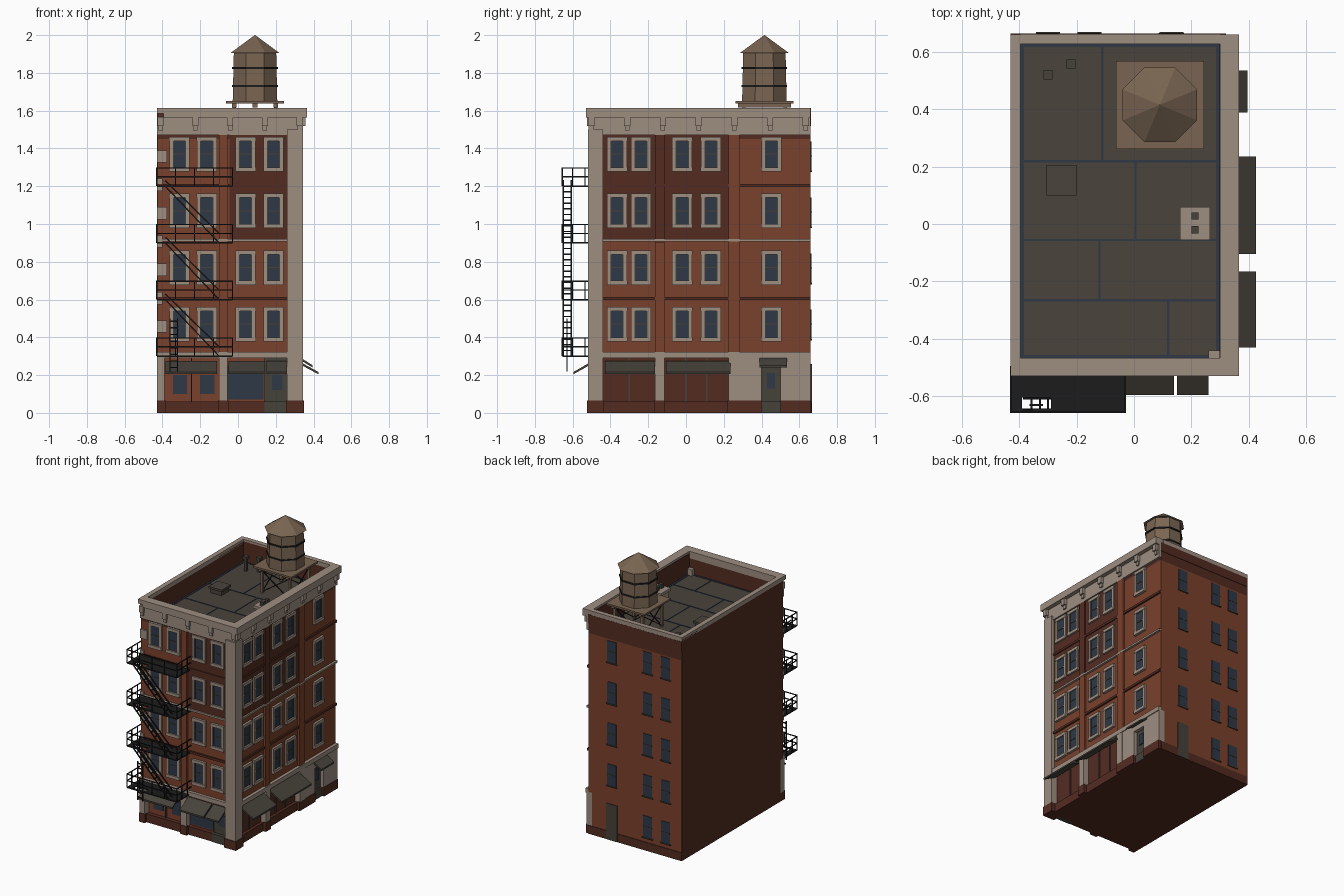
import bpy, bmesh, math
from mathutils import Vector, Matrix

if "Cube" in bpy.data.objects:
    bpy.data.objects.remove(bpy.data.objects["Cube"])


def material(name, hex_code):
    lin = [(c / 12.92 if c <= 0.04045 else ((c + 0.055) / 1.055) ** 2.4)
           for c in (int(hex_code[i:i + 2], 16) / 255 for i in (0, 2, 4))]
    m = bpy.data.materials.new(name)
    m.diffuse_color = (*lin, 1)
    m.use_nodes = True
    m.node_tree.nodes["Principled BSDF"].inputs["Base Color"].default_value = m.diffuse_color
    return m


BRICK = material("brick", "7a412c")
DARK = material("dark brick", "532b21")
STONE = material("stone", "9e8e81")
ROOF = material("roof felt", "4a433b")
GLASS = material("glass blue", "2e3846")
IRON = material("black iron", "1c1c1c")
WOOD = material("tank wood", "7a6552")
CANVAS = material("awning grey", "46413a")

XL, XR, YF, YB = -0.43, 0.32, -0.495, 0.66   # wall planes
ROOF_Z, TOP = 1.45, 1.615


def finish(name, bm, mat):
    mesh = bpy.data.meshes.new(name)
    bmesh.ops.recalc_face_normals(bm, faces=bm.faces)
    bm.to_mesh(mesh)
    bm.free()
    mesh.materials.append(mat)
    ob = bpy.data.objects.new(name, mesh)
    bpy.context.collection.objects.link(ob)
    return ob


def boxes(name, mat, items):
    bm = bmesh.new()
    for x0, x1, y0, y1, z0, z1 in items:
        m = Matrix.Translation(((x0 + x1) / 2, (y0 + y1) / 2, (z0 + z1) / 2))
        bmesh.ops.create_cube(bm, size=1, matrix=m @ Matrix.Diagonal((x1 - x0, y1 - y0, z1 - z0, 1)))
    return finish(name, bm, mat)


def on(side, a0, a1, d0, d1, z0, z1):
    """Box on a wall: a runs along the wall, d is the distance out of it."""
    if side == "front":
        return (a0, a1, YF - d1, YF - d0, z0, z1)
    if side == "back":
        return (a0, a1, YB + d0, YB + d1, z0, z1)
    return (XR + d0, XR + d1, a0, a1, z0, z1)


def bars(name, mat, segments, r=0.003):
    bm = bmesh.new()
    for p, q in segments:
        p, q = Vector(p), Vector(q)
        d = q - p
        m = Matrix.Translation((p + q) / 2) @ d.to_track_quat('Z', 'Y').to_matrix().to_4x4()
        bmesh.ops.create_cube(bm, size=1, matrix=m @ Matrix.Diagonal((2 * r, 2 * r, d.length, 1)))
    return finish(name, bm, mat)


def cone(name, mat, x, y, z0, z1, r0, r1, n=8):
    bm = bmesh.new()
    m = Matrix.Translation((x, y, (z0 + z1) / 2)) @ Matrix.Rotation(math.pi / n, 4, 'Z')
    bmesh.ops.create_cone(bm, cap_ends=True, segments=n, radius1=r0, radius2=r1, depth=z1 - z0, matrix=m)
    return finish(name, bm, mat)


# Main body, recessed ground floor, plinth and party wall
boxes("brick_body", BRICK, [(XL + .006, XR, YF, YB, .3, ROOF_Z), (XL + .006, XR - .03, YF + .03, YB, .06, .3)])
boxes("party_wall", DARK, [(XL, XL + .006, YF, YB, .06, TOP - .015)])
boxes("plinth", DARK, [(XL, XR, YF, YB, 0, .06), (.255, .35, -.525, -.435, 0, .065),
                       (XL, -.385, -.515, YF, 0, .065), (-.105, -.05, -.515, YF, 0, .065),
                       on("right", -.17, -.11, 0, .022, 0, .065), on("right", .22, .4, 0, .02, 0, .065),
                       on("right", .5, YB, 0, .02, 0, .065), on("back", XL, XR, 0, .004, 0, .06)])

# Roof deck, parapet and coping
boxes("roof_deck", ROOF, [(-.395, .297, -.467, .627, ROOF_Z, ROOF_Z + .004)])
boxes("parapet", DARK, [(XL + .006, -.395, YF, YB, ROOF_Z, 1.6), (.297, XR, YF, YB, ROOF_Z, 1.6),
                        (-.395, .297, YF, -.467, ROOF_Z, 1.6), (-.395, .297, .627, YB, ROOF_Z, 1.6),
                        on("back", XL, XR, 0, .003, 1.52, 1.585)])
boxes("coping", STONE, [(XL, -.395, -.53, YB, 1.585, TOP), (-.395, .3, .627, YB + .002, 1.585, TOP),
                        (.3, .365, -.53, YB, 1.565, TOP), (-.395, .3, -.53, -.467, 1.565, TOP)])
z = ROOF_Z + .004
lines = [(-.39, .295, .215, .223), (-.39, .295, -.06, -.052), (-.39, .295, -.27, -.262),
         (-.115, -.107, .22, .625), (.001, .009, -.055, .22), (-.124, -.116, -.265, -.055),
         (.115, .123, -.46, -.265), (-.395, -.383, -.467, .627), (.285, .297, -.467, .627),
         (-.395, .297, -.467, -.457), (-.395, .297, .617, .627)]
boxes("roof_seams", GLASS, [(*l, z, z + .003) for l in lines])

# Cornice frieze and brackets
boxes("frieze", STONE, [on("front", XL, XR + .015, 0, .012, 1.47, 1.57), on("right", YF, YB, 0, .015, 1.47, 1.57)])
bracket = []
for i in range(5):
    c = -.41 + i * .184
    bracket += [on("front", c - .016, c + .016, 0, .03, 1.52, 1.566), on("front", c - .012, c + .012, 0, .02, 1.495, 1.52)]
for i in range(7):
    c = -.50 + i * .189
    bracket += [on("right", c - .016, c + .016, 0, .038, 1.52, 1.566), on("right", c - .012, c + .012, 0, .025, 1.495, 1.52)]
boxes("cornice_brackets", STONE, bracket)

# Painted dark bays, pilasters and bands
boxes("dark_bays", DARK, [on("front", -.045, .26, 0, .005, .92, 1.47), on("right", -.44, .225, 0, .005, .92, 1.47)])
boxes("pilasters", BRICK, [on("front", -.1, -.055, 0, .015, .32, 1.47), on("right", -.165, -.115, 0, .015, .32, .905),
                           on("right", .225, .283, 0, .015, .32, 1.47)])
boxes("dark_pilaster", DARK, [on("right", -.165, -.115, 0, .015, .92, 1.47)])
boxes("brick_bands", DARK, [on(s, a, b, 0, .012, c - .008, c + .008) for c in (.605, 1.205)
                            for s, a, b in (("front", XL, .26), ("right", -.44, YB))])
boxes("stone_belts", STONE, [on(s, a, b, 0, d, z0, z1) for z0, z1, d in ((.29, .322, .022), (.907, .92, .016))
                             for s, a, b in (("front", XL, .26), ("right", -.44, YB))])

# Stone corner pier, ground piers and quoins
boxes("corner_pier", STONE, [(.26, .345, -.52, -.44, .06, 1.5)])
boxes("ground_piers", STONE, [(XL, -.388, -.512, YF + .03, .06, .3), (-.1, -.055, -.512, YF + .03, .06, .32),
                              on("right", -.165, -.115, -.03, .02, .06, .32), on("right", .225, .283, -.03, .02, .06, .32),
                              on("right", .283, .4, -.03, .016, .06, .3), on("right", .5, YB, -.03, .016, .06, .3),
                              on("right", .4, .5, -.03, .016, .24, .3)])
boxes("quoins", STONE, [on("front", XL, -.375 if i % 2 == 0 else -.4, 0, .012, .425 + i * .15, .49 + i * .15)
                        for i in range(7)])

# Upper windows on street sides, plain windows on the back
glass, frame, sash = [], [], []
for side, centres in (("front", (-.31, -.165, .04, .188)), ("right", (-.365, -.238, -.02, .132, .452))):
    for c in centres:
        for i in range(4):
            z0 = .378 + .3 * i
            z1 = z0 + .183
            glass.append(on(side, c - .037, c + .037, 0, .007, z0 + .02, z1 - .02))
            frame += [on(side, c + s * .044 - .009, c + s * .044 + .009, 0, .014, z0, z1) for s in (-1, 1)]
            frame += [on(side, c - .054, c + .054, 0, .018, z0, z0 + .022),
                      on(side, c - .054, c + .054, 0, .016, z1 - .022, z1)]
            sash += [on(side, c - .035, c + .035, 0, .01, z0 + .089, z0 + .094)]
            sash += [on(side, c + s * .033 - .003, c + s * .033 + .003, 0, .01, z0 + .022, z1 - .022) for s in (-1, 1)]
for c in (.13, -.155, -.30):
    for i in range(5):
        if i or c < 0:
            z0 = .095 + .297 * i
            glass.append(on("back", c - .036, c + .036, 0, .004, z0, z0 + .155))
            sash += [on("back", c - .036, c + .036, 0, .006, z0 + .075, z0 + .08),
                     on("back", c - .042, c + .042, 0, .008, z0 - .008, z0)]
boxes("window_glass", GLASS, glass)
boxes("window_frames", STONE, frame)
boxes("window_sashes", CANVAS, sash)

# Shopfronts and doors
boxes("shop_panels", DARK, [on("right", -.44, -.165, -.03, -.022, .06, .29), on("right", -.115, .225, -.03, -.022, .06, .29)])
boxes("shop_glass", GLASS, [on("front", -.345, -.27, -.03, -.024, .1, .2), on("front", -.2, -.125, -.03, -.024, .1, .2),
                            on("front", -.055, .135, -.03, -.024, .07, .25), on("front", .18, .235, -.02, -.013, .12, .2),
                            on("right", .43, .47, -.01, -.004, .13, .21)])
boxes("shop_mullions", CANVAS, [on("right", c - .004, c + .004, -.03, -.015, .06, .29) for c in (-.3, .0, .11)]
      + [on("front", -.25, -.243, -.03, -.015, .06, .29)])
boxes("doors", CANVAS, [on("front", .14, .26, -.03, -.02, .06, .29), on("front", .14, .26, -.03, .004, 0, .06),
                        on("right", .4, .5, -.03, -.01, .06, .24), on("right", .4, .5, 0, .004, 0, .06),
                        on("back", .085, .175, 0, .006, 0, .26)])


# Sloping awnings
def awning(name, side, a0, a1, reach, z_wall, z_edge):
    bm = bmesh.new()
    profile = [(0, z_wall), (reach, z_edge + .012), (reach, z_edge), (0, z_wall - .014)]
    ends = []
    for a in (a0, a1):
        ends.append([bm.verts.new((a, YF - d, h) if side == "front" else (XR + d, a, h)) for d, h in profile])
    bm.faces.new(ends[0])
    bm.faces.new(ends[1])
    for i in range(4):
        j = (i + 1) % 4
        bm.faces.new((ends[0][i], ends[0][j], ends[1][j], ends[1][i]))
    finish(name, bm, CANVAS)


awning("awning_front_left", "front", -.385, -.11, .1, .275, .205)
awning("awning_front_middle", "front", -.05, .14, .1, .275, .205)
awning("awning_front_door", "front", .15, .26, .1, .275, .205)
awning("awning_side_front", "right", -.43, -.165, .105, .275, .205)
awning("awning_side_middle", "right", -.105, .235, .105, .275, .205)
awning("awning_side_door", "right", .388, .535, .075, .3, .24)

# Fire escape: holed platforms, railings, stairs and drop ladder
FX0, FX1, FY0, FY1 = -.43, -.03, -.655, YF
decks, rails, stairs = [], [], []
for i in range(4):
    z = .3 + .3 * i
    decks += [(FX0, -.39, FY0, FY1, z - .004, z + .004), (-.29, FX1, FY0, FY1, z - .004, z + .004),
              (-.39, -.29, FY0, -.642, z - .004, z + .004), (-.39, -.29, -.605, FY1, z - .004, z + .004)]
    for h in (.05, .097):
        rails += [((FX0, FY0, z + h), (FX1, FY0, z + h))]
        rails += [((x, FY0, z + h), (x, FY1, z + h)) for x in (FX0, FX1)]
    rails += [((FX0 + .1 * k, FY0, z), (FX0 + .1 * k, FY0, z + .097)) for k in range(5)]
    rails += [((x, y, z), (x, y, z + .097)) for x in (FX0, FX1) for y in (-.6, -.535)]
    if i < 3:
        for y in (-.65, -.608):
            stairs += [((-.1, y, z), (-.385, y, z + .3)), ((-.1, y, z + .05), (-.385, y, z + .33))]
        stairs += [((-.1 - .0285 * k, -.65, z + .03 * k), (-.1 - .0285 * k, -.608, z + .03 * k)) for k in range(1, 10)]
stairs += [((x, -.63, .22), (x, -.63, .5)) for x in (-.36, -.32)]
stairs += [((-.36, -.63, .24 + .035 * k), (-.32, -.63, .24 + .035 * k)) for k in range(8)]
boxes("fire_escape_decks", IRON, decks)
bars("fire_escape_rails", IRON, rails, .0028)
bars("fire_escape_stairs", IRON, stairs, .0035)

# Water tank on a braced stand
TX, TY, K = .09, .415, 1 / math.cos(math.pi / 8)
cone("tank_body", WOOD, TX, TY, 1.65, 1.915, .118 * K, .112 * K)
cone("tank_roof", WOOD, TX, TY, 1.905, 2.0, .13 * K, .001)
for n, z in enumerate((1.73, 1.825)):
    cone(f"tank_hoop_{n + 1}", IRON, TX, TY, z - .005, z + .005, .121 * K, .121 * K)
boxes("tank_platform", WOOD, [(TX - .153, TX + .153, TY - .153, TY + .153, 1.637, 1.65)]
      + [(TX + o - .012, TX + o + .012, TY - .14, TY + .14, 1.617, 1.637) for o in (-.11, 0, .11)])
legs, braces, c = [], [], [(-.11, -.11), (.11, -.11), (.11, .11), (-.11, .11)]
for k in range(4):
    (ax, ay), (bx, by) = c[k], c[(k + 1) % 4]
    legs.append(((TX + ax, TY + ay, ROOF_Z), (TX + ax, TY + ay, 1.62)))
    braces += [((TX + ax, TY + ay, 1.46), (TX + bx, TY + by, 1.61)), ((TX + bx, TY + by, 1.46), (TX + ax, TY + ay, 1.61))]
bars("tank_legs", WOOD, legs, .009)
bars("tank_braces", IRON, braces, .003)

# Roof chimney, hatch and vent pipes
boxes("chimney", STONE, [(.168, .257, -.047, .052, ROOF_Z, 1.525), (.16, .265, -.055, .06, 1.525, 1.545)])
boxes("chimney_pots", CANVAS, [(.2, .225, y - .0125, y + .0125, 1.545, 1.575) for y in (-.02, .028)])
boxes("roof_hatch", ROOF, [(-.297, -.208, .108, .197, ROOF_Z, 1.485), (-.305, -.2, .1, .205, 1.485, 1.5)])
boxes("vent_pipes", CANVAS, [(x - r, x + r, y - r, y + r, a, b) for x, y in ((-.3, .52), (-.22, .557))
                             for r, a, b in ((.01, ROOF_Z, 1.54), (.016, 1.54, 1.56))])
